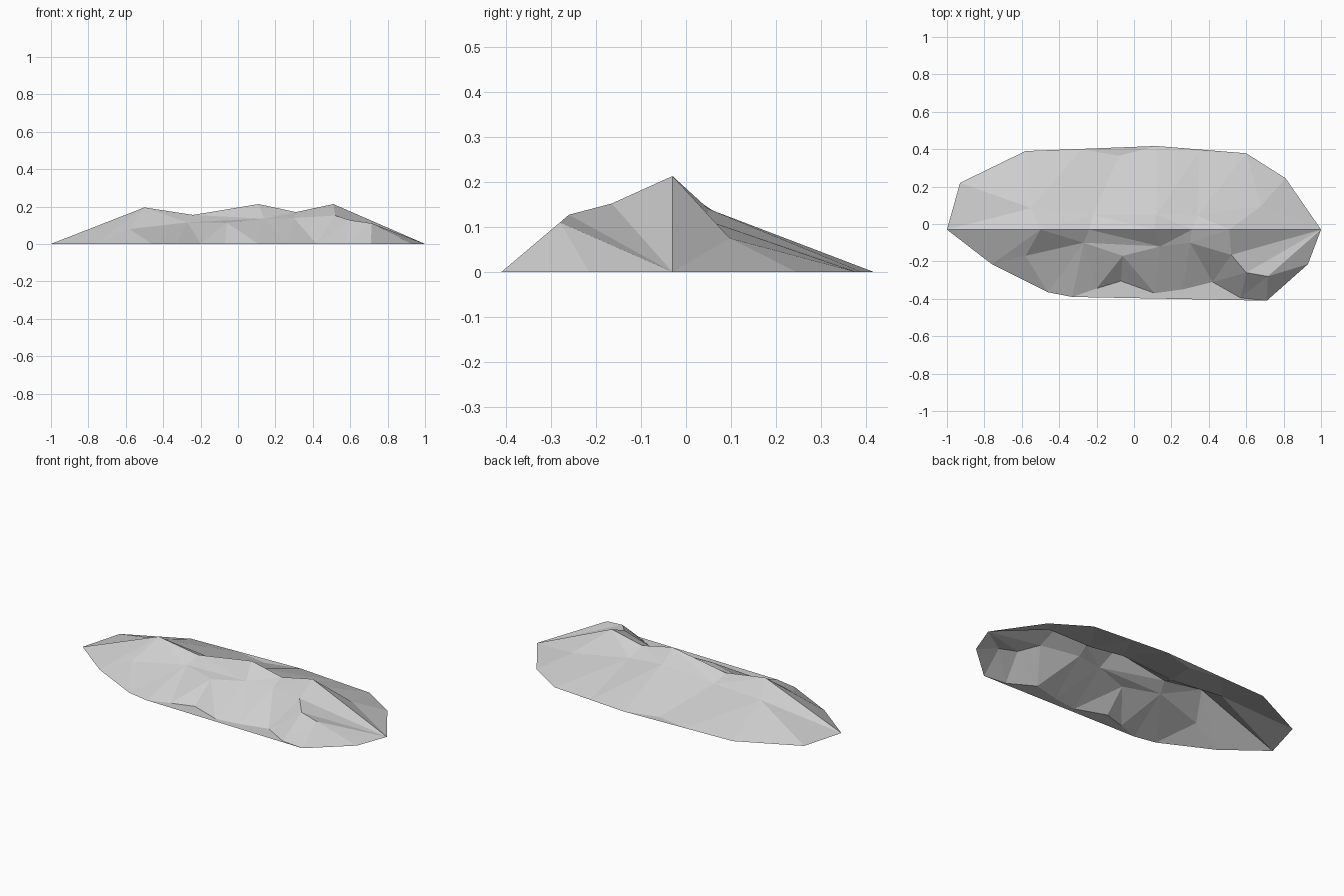
import bpy
from mathutils import Vector
from mathutils.geometry import delaunay_2d_cdt

default_cube = bpy.data.objects.get("Cube")
if default_cube:
    bpy.data.objects.remove(default_cube, do_unlink=True)

# One plain stone colour
stone = bpy.data.materials.new("stone_grey")
stone.use_nodes = True
stone_colour = (0.62, 0.62, 0.62, 1.0)
stone.diffuse_color = stone_colour
stone_shader = stone.node_tree.nodes["Principled BSDF"]
stone_shader.inputs["Base Color"].default_value = stone_colour
stone_shader.inputs["Roughness"].default_value = 0.9

RIDGE_Y = -0.03


def ground(points):
    """Place plan points on the ground."""
    return [(x, y, 0) for x, y in points]


def build_slope(name, outline, shoulders, creases):
    """Facet the area inside a closed outline, keeping the given creases."""
    points = [Vector(p) for p in outline + shoulders]
    crease_ids = []
    for path in creases:
        ids = [points.index(Vector(p)) for p in path]
        crease_ids += list(zip(ids, ids[1:]))
    border = list(range(len(outline)))
    plan, _, faces, sources, _, _ = delaunay_2d_cdt(
        [p.xy for p in points], crease_ids, [border], 1, 1e-5, True)
    corners = [(p.x, p.y, points[ids[0]].z) for p, ids in zip(plan, sources)]

    mesh = bpy.data.meshes.new(name)
    mesh.from_pydata(corners, [], faces)
    mesh.update()
    if sum(face.normal.z for face in mesh.polygons) < 0:
        mesh.flip_normals()
    mesh.materials.append(stone)
    slope = bpy.data.objects.new(name, mesh)
    bpy.context.collection.objects.link(slope)
    return slope


# Ridge line shared by both slopes, from one tip to the other
ridge = [(x, RIDGE_Y, z) for x, z in [
    (-1, 0), (-.5, .195), (-.24, .155), (.11, .213),
    (.31, .17), (.51, .213), (1, 0)]]
tip, peak = ridge[-1], ridge[-2]

# Front slope: gullied foot, with a shoulder running out to a steep spur
front_foot = ground([
    (-.76, -.215), (-.46, -.365), (-.33, -.39), (-.2, -.345), (-.07, -.305),
    (.11, -.37), (.26, -.35), (.42, -.31), (.57, -.395), (.71, -.41),
    (.93, -.215)])
front_shoulder = [
    (-.58, -.17, .08), (-.27, -.1, .115), (.14, -.12, .135), (.3, -.1, .138),
    (.52, -.165, .152), (.6, -.26, .127), (.715, -.28, .11)]
front_knoll = (-.06, -.17, .113)
spur_creases = [[point, tip] for point in front_shoulder[-3:]]
spur_end = [front_shoulder[-1], front_foot[-2]]
build_slope(
    "front_slope",
    [ridge[0]] + front_foot + ridge[:0:-1],
    front_shoulder + [front_knoll],
    [front_shoulder, [peak, front_shoulder[-3]], spur_end] + spur_creases)

# Back slope: long gentle apron below a short steep shoulder
back_foot = ground([
    (-.93, .22), (-.58, .39), (-.28, .4), (-.08, .365), (.12, .417),
    (.35, .39), (.6, .378), (.81, .245)])
back_shoulder = [
    (-.55, .085, .12), (-.22, .05, .115), (.12, .05, .14),
    (.34, .045, .115), (.68, .097, .075)]
build_slope(
    "back_slope",
    ridge + back_foot[::-1],
    back_shoulder,
    [back_shoulder, [peak, back_shoulder[-1], tip]])
